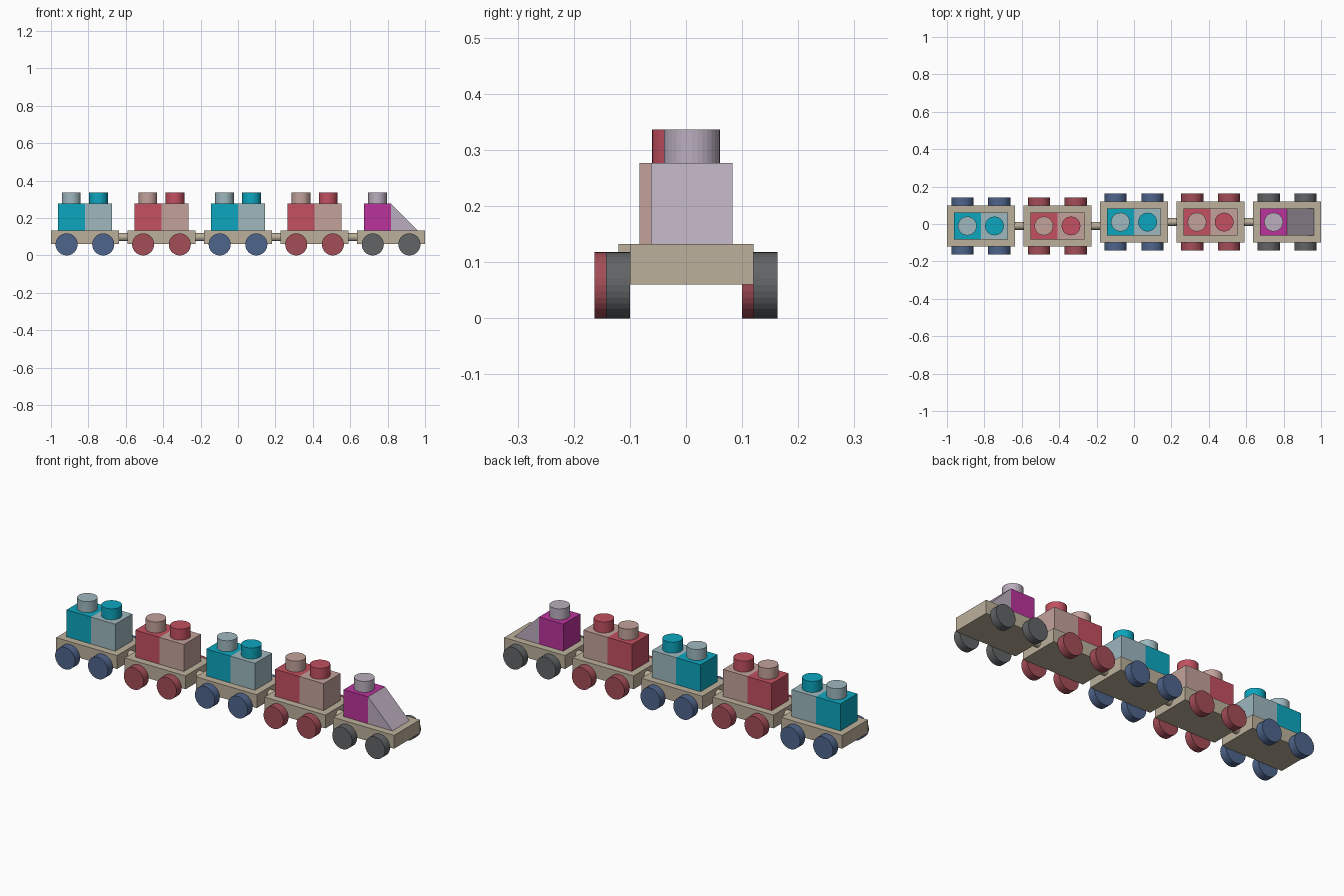
import bpy, bmesh
from math import pi
from mathutils import Matrix

cube = bpy.data.objects.get("Cube")
if cube:
    bpy.data.objects.remove(cube, do_unlink=True)


def material(name, r, g, b):
    """Flat material from display-space 0-255 values."""
    lin = [((c / 255 + 0.055) / 1.055) ** 2.4 for c in (r, g, b)] + [1]
    m = bpy.data.materials.new(name)
    m.use_nodes = True
    m.diffuse_color = lin
    m.node_tree.nodes["Principled BSDF"].inputs["Base Color"].default_value = lin
    return m


tan = material("tan_wood", 188, 176, 155)
teal = material("teal", 12, 166, 191)
pale_blue = material("pale_blue_grey", 158, 184, 191)
red = material("red", 195, 80, 96)
pink = material("dusty_pink", 195, 162, 155)
magenta = material("magenta", 186, 52, 155)
mauve = material("pale_mauve", 187, 174, 190)
wheel_blue = material("wheel_blue", 79, 101, 140)
wheel_red = material("wheel_red", 164, 77, 87)
wheel_grey = material("wheel_grey", 97, 100, 102)

# Shared sizes
BLOCK = 0.145
BASE_L, BASE_W, BASE_LOW, BASE_TOP = 0.363, 0.22, 0.06, 0.132
BLOCK_TOP = BASE_TOP + BLOCK
WHEEL_R, WHEEL_W = 0.059, 0.043
STUD_R, STUD_H = 0.05, 0.059
PITCH = 0.8185 / 2


def finish(name, bm, mat):
    bmesh.ops.recalc_face_normals(bm, faces=bm.faces)
    mesh = bpy.data.meshes.new(name)
    bm.to_mesh(mesh)
    bm.free()
    mesh.materials.append(mat)
    obj = bpy.data.objects.new(name, mesh)
    bpy.context.collection.objects.link(obj)


def box(name, mat, center, size, wedge=False):
    bm = bmesh.new()
    bmesh.ops.create_cube(bm, size=1, matrix=Matrix.Translation(center) @ Matrix.Diagonal((*size, 1)))
    if wedge:
        # Collapse the upper leading edge onto the lower one
        for v in bm.verts:
            if v.co.x > center[0] and v.co.z > center[2]:
                v.co.z -= size[2]
        bmesh.ops.remove_doubles(bm, verts=bm.verts, dist=1e-5)
    finish(name, bm, mat)


def cylinder(name, mat, center, radius, depth, axis="Z"):
    turn = {"X": Matrix.Rotation(pi / 2, 4, "Y"),
            "Y": Matrix.Rotation(pi / 2, 4, "X"), "Z": Matrix()}[axis]
    bm = bmesh.new()
    bmesh.ops.create_cone(bm, cap_ends=True, segments=32, radius1=radius, radius2=radius,
                          depth=depth, matrix=Matrix.Translation(center) @ turn)
    finish(name, bm, mat)


def wagon(name, x, y, rear, front, wheels, engine=False):
    # Flat bed
    box(name + "_bed", tan, (x, y, (BASE_LOW + BASE_TOP) / 2),
        (BASE_L, BASE_W, BASE_TOP - BASE_LOW))
    # Wheels against the sides of the bed
    for sx, end in ((-1, "rear"), (1, "front")):
        for sy, side in ((-1, "right"), (1, "left")):
            cylinder(f"{name}_wheel_{end}_{side}", wheels,
                     (x + sx * 0.098, y + sy * (BASE_W + WHEEL_W) / 2, WHEEL_R),
                     WHEEL_R, WHEEL_W, "Y")
    # Two blocks, the studs on top in swapped colours
    for s, end, mat, stud in ((-1, "rear", rear, front), (1, "front", front, rear)):
        bx = x + s * BLOCK / 2
        slope = engine and s > 0
        box(f"{name}_block_{end}", mat, (bx, y, BASE_TOP + BLOCK / 2), (BLOCK,) * 3, slope)
        if not slope:
            cylinder(f"{name}_stud_{end}", stud, (bx, y, BLOCK_TOP + STUD_H / 2), STUD_R, STUD_H)


# Train, from tail to engine; the first two wagons sit slightly to the right
layout = [("tail_wagon", teal, pale_blue, wheel_blue),
          ("second_wagon", red, pink, wheel_red),
          ("middle_wagon", teal, pale_blue, wheel_blue),
          ("fourth_wagon", red, pink, wheel_red),
          ("engine", magenta, mauve, wheel_grey)]
for i, (name, rear, front, wheels) in enumerate(layout):
    x = (i - 2) * PITCH
    y = -0.0105 if i < 2 else 0.0105
    wagon(name, x, y, rear, front, wheels, name == "engine")
    # Coupling rod to the next wagon
    if i < 4:
        cylinder(name + "_coupling", tan, (x + PITCH / 2, y, 0.098), 0.021, 0.06, "X")
